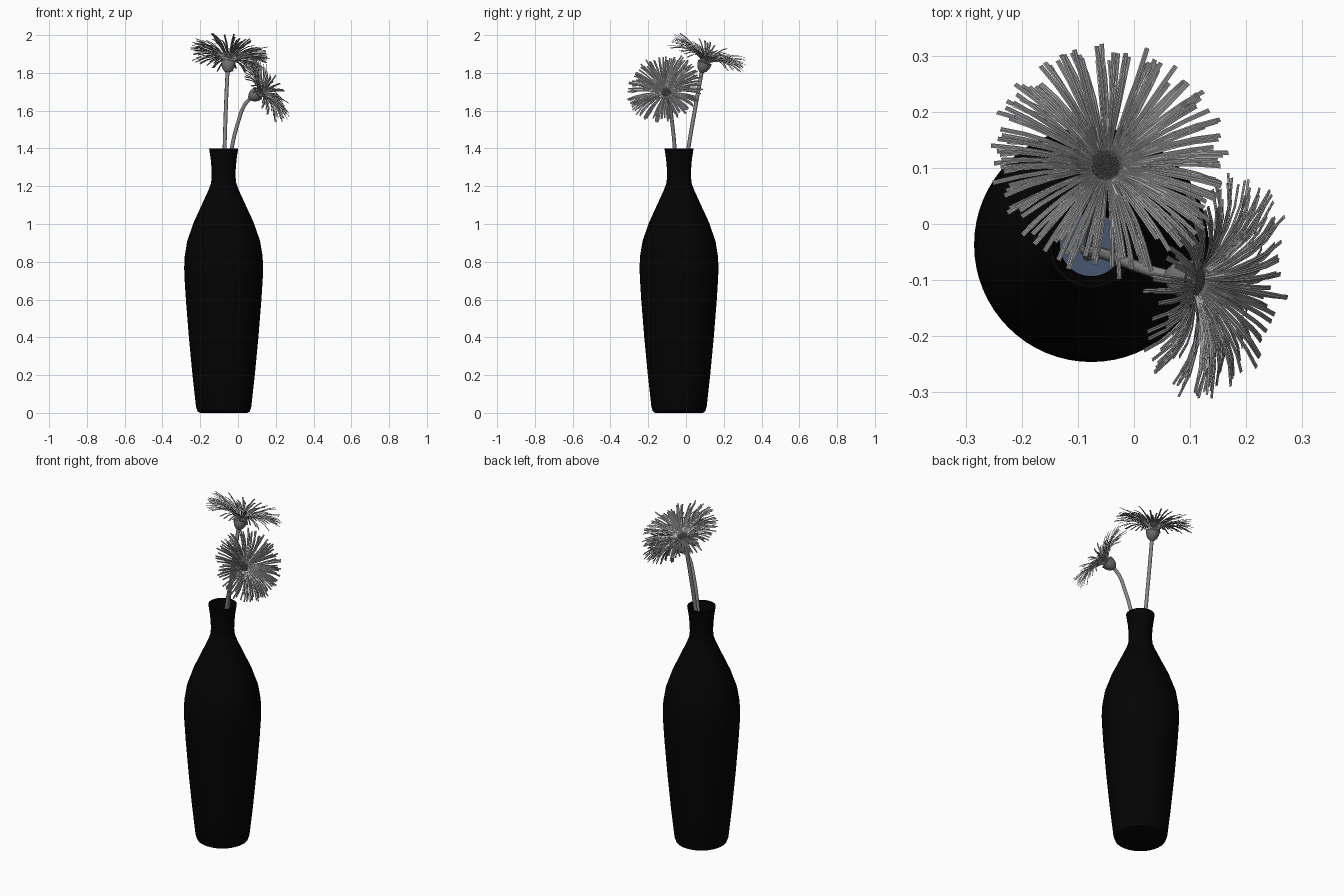
import bpy, bmesh, math, random
from mathutils import Vector, Matrix

random.seed(4)
if "Cube" in bpy.data.objects:
    bpy.data.objects.remove(bpy.data.objects["Cube"])


def material(name, colour):
    m = bpy.data.materials.new(name)
    m.use_nodes = True
    m.diffuse_color = (*colour, 1)
    bsdf = m.node_tree.nodes["Principled BSDF"]
    bsdf.inputs["Base Color"].default_value = (*colour, 1)
    return m


BLACK = material("vase_black", (0.001, 0.001, 0.001))
WATER = material("water_blue", (0.06, 0.095, 0.16))
PETAL = material("petal_grey", (0.47, 0.47, 0.47))
STEM = material("stem_grey", (0.25, 0.25, 0.25))
BUTTON = material("button_grey", (0.17, 0.17, 0.17))


def finish(bm, name, mat, matrix=None, smooth=True):
    me = bpy.data.meshes.new(name)
    bm.to_mesh(me)
    bm.free()
    ob = bpy.data.objects.new(name, me)
    bpy.context.collection.objects.link(ob)
    me.materials.append(mat)
    if matrix:
        ob.matrix_world = matrix
    if smooth:
        bpy.ops.object.select_all(action="DESELECT")
        ob.select_set(True)
        bpy.context.view_layer.objects.active = ob
        bpy.ops.object.shade_smooth_by_angle(angle=math.radians(40))


def lathe(name, profile, mat, matrix, steps=64):
    """Spin (radius, height) points around local z."""
    bm = bmesh.new()
    vs = [bm.verts.new((r, 0, z)) for r, z in profile]
    es = [bm.edges.new(p) for p in zip(vs, vs[1:])]
    bmesh.ops.spin(bm, geom=vs + es, cent=(0, 0, 0), axis=(0, 0, 1),
                   angle=math.tau, steps=steps)
    bmesh.ops.remove_doubles(bm, verts=bm.verts, dist=0.0002)
    bmesh.ops.recalc_face_normals(bm, faces=bm.faces)
    finish(bm, name, mat, matrix)


def tube(name, points, radius, mat):
    cu = bpy.data.curves.new(name, "CURVE")
    cu.dimensions = "3D"
    cu.bevel_depth = radius
    cu.bevel_resolution = 2
    cu.use_fill_caps = True
    sp = cu.splines.new("BEZIER")
    sp.bezier_points.add(len(points) - 1)
    for bp, p in zip(sp.bezier_points, points):
        bp.co = p
        bp.handle_left_type = bp.handle_right_type = "AUTO"
    ob = bpy.data.objects.new(name, cu)
    bpy.context.collection.objects.link(ob)
    cu.materials.append(mat)


# Vase: outer wall, lip, inner wall and floor
vase_at = Matrix.Translation((-0.076, -0.037, 0))
outer = [(0, 0), (0.125, 0), (0.138, 0.007), (0.146, 0.03), (0.165, 0.2),
         (0.184, 0.4), (0.2, 0.6), (0.207, 0.71), (0.209, 0.77), (0.206, 0.83),
         (0.193, 0.91), (0.158, 1.01), (0.112, 1.11), (0.08, 1.18), (0.067, 1.215),
         (0.063, 1.25), (0.064, 1.29), (0.068, 1.34), (0.077, 1.4)]
inner = [(r - 0.007, z) for r, z in reversed(outer[3:])]
lathe("vase", outer + inner + [(0, 0.03)], BLACK, vase_at)
lathe("water", [(0, 0.85), (0.19, 0.85)], WATER, vase_at)

# Stems
tube("tall_stem", [(-0.09, -0.1, 0.05), (-0.082, -0.06, 0.8), (-0.071, 0.013, 1.4),
                   (-0.064, 0.05, 1.62), (-0.055, 0.086, 1.82)], 0.0105, STEM)
tube("bent_stem", [(-0.12, -0.03, 0.05), (-0.09, -0.045, 0.8), (-0.033, -0.06, 1.4),
                   (0.004, -0.075, 1.55), (0.035, -0.085, 1.63), (0.075, -0.095, 1.675)],
     0.0105, STEM)

# Petal funnel: (radius, height)
PATH = [(0.016, 0.04), (0.032, 0.064), (0.07, 0.086), (0.12, 0.1),
        (0.165, 0.104), (0.21, 0.098)]
RIDGES = (0, 0.0011, 0, 0.0011, 0)


def petals(name, count, scale, lift, matrix):
    """Narrow ridged strips radiating around local z."""
    bm = bmesh.new()
    for i in range(count):
        spin = Matrix.Rotation(math.tau * (i + random.uniform(-0.4, 0.4)) / count, 3, "Z")
        length = scale * random.uniform(0.9, 1.04)
        rise = lift + random.uniform(-0.12, 0.12)
        sway = random.uniform(-0.018, 0.018)
        rows = []
        for k, (r, h) in enumerate(PATH):
            t = k / (len(PATH) - 1)
            width = 0.0035 + 0.005 * min(1, t * 1.6)
            rows.append([bm.verts.new(spin @ Vector((
                r * length, width * (j / 4 - 0.5) + sway * t * t,
                h + rise * r * t + RIDGES[j]))) for j in range(5)])
        for a, b in zip(rows, rows[1:]):
            for j in range(4):
                bm.faces.new((a[j], b[j], b[j + 1], a[j + 1]))
    finish(bm, name, PETAL, matrix, smooth=False)


def flower(name, base, axis, scale):
    at = Matrix.Translation(base) @ Vector(axis).to_track_quat("Z", "Y").to_matrix().to_4x4()
    lathe(name + "_calyx", [(0, -0.006), (0.012, -0.005), (0.027, 0.01), (0.035, 0.028),
                            (0.038, 0.052), (0.026, 0.046), (0, 0.046)], BUTTON, at, 20)
    petals(name + "_outer_petals", 88, scale, -0.05, at)
    petals(name + "_inner_petals", 60, scale * 0.95, 0.1, at)
    # Button of small florets
    bm = bmesh.new()
    for i in range(70):
        a, r = i * 2.39996, 0.025 * math.sqrt(i / 70)
        spot = Vector((r * math.cos(a), r * math.sin(a), 0.062 - r * r * 8))
        bmesh.ops.create_icosphere(bm, subdivisions=1, radius=0.0032,
                                   matrix=Matrix.Translation(spot))
    bmesh.ops.create_cone(bm, cap_ends=True, segments=20, radius1=0.018, radius2=0.024,
                          depth=0.02, matrix=Matrix.Translation((0, 0, 0.047)))
    finish(bm, name + "_button", BUTTON, at, smooth=False)


flower("tall_flower", (-0.056, 0.083, 1.808), (0.12, 0.34, 0.93), 1.0)
flower("bent_flower", (0.064, -0.091, 1.667), (0.84, -0.22, 0.5), 0.95)
